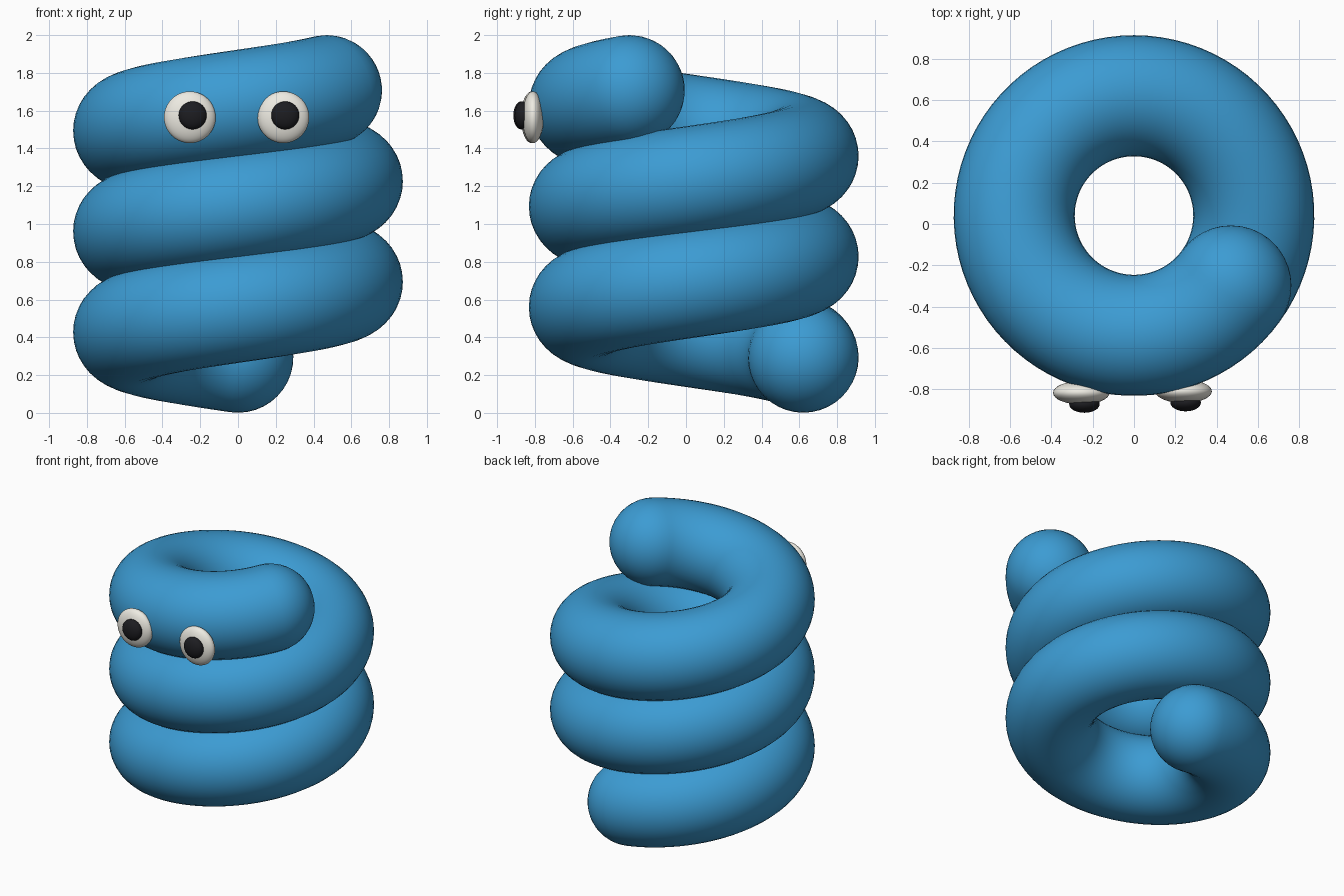
import bpy, bmesh, math
from mathutils import Vector

if "Cube" in bpy.data.objects:
    bpy.data.objects.remove(bpy.data.objects["Cube"])

CENTRE_Y, COIL_R, TUBE_R = 0.041, 0.58, 0.293
TURNS, Z_START, Z_END = 2.65, 0.294, 1.707
SIDES, STEPS, CAP = 40, 220, 10


def material(name, color):
    m = bpy.data.materials.new(name)
    m.diffuse_color = (*color, 1)
    m.use_nodes = True
    m.node_tree.nodes["Principled BSDF"].inputs["Base Color"].default_value = m.diffuse_color
    return m


blue = material("blue", (0.045, 0.33, 0.65))
white = material("white", (0.85, 0.83, 0.76))
black = material("black", (0.012, 0.012, 0.015))


def helix(t):
    """Centre point, tangent and outward direction along the coil, t in 0..1"""
    a = math.pi / 2 + t * TURNS * math.tau
    out = Vector((math.cos(a), math.sin(a), 0))
    side = Vector((-math.sin(a), math.cos(a), 0))
    rise = (Z_END - Z_START) / (TURNS * math.tau)
    p = out * COIL_R + Vector((0, CENTRE_Y, Z_START + t * (Z_END - Z_START)))
    return p, (side * COIL_R + Vector((0, 0, rise))).normalized(), out


# Coiled body: rings swept along the helix, with rounded ends
stations = []
for i in range(1, CAP):
    b = math.pi / 2 * (1 - i / CAP)
    stations.append((0, -TUBE_R * math.sin(b), TUBE_R * math.cos(b)))
stations += [(i / STEPS, 0, TUBE_R) for i in range(STEPS + 1)]
stations += [(1, -d, r) for _, d, r in reversed(stations[:CAP - 1])]

bm = bmesh.new()
rings = []
for t, shift, r in stations:
    p, tan, out = helix(t)
    up = tan.cross(out)
    rings.append([bm.verts.new(p + tan * shift + r * (
        out * math.cos(k * math.tau / SIDES) + up * math.sin(k * math.tau / SIDES)))
        for k in range(SIDES)])
for a, b in zip(rings, rings[1:]):
    for k in range(SIDES):
        n = (k + 1) % SIDES
        bm.faces.new((a[k], a[n], b[n], b[k]))
for t, ring, sign in ((0, rings[0], -1), (1, rings[-1], 1)):
    p, tan, _ = helix(t)
    tip = bm.verts.new(p + tan * TUBE_R * sign)
    for k in range(SIDES):
        bm.faces.new((ring[k], ring[(k + 1) % SIDES], tip))
bmesh.ops.recalc_face_normals(bm, faces=bm.faces)
for f in bm.faces:
    f.smooth = True
mesh = bpy.data.meshes.new("coiled_body")
bm.to_mesh(mesh)
bm.free()
mesh.materials.append(blue)
bpy.context.collection.objects.link(bpy.data.objects.new("coiled_body", mesh))


# Eyes and pupils: flattened spheres
def disc(name, loc, scale, mat):
    bpy.ops.mesh.primitive_uv_sphere_add(segments=32, ring_count=20, radius=1, location=loc)
    ob = bpy.context.object
    ob.name = name
    ob.scale = scale
    ob.data.materials.append(mat)
    bpy.ops.object.shade_smooth()


for side, ex, ey, px in (("left", -0.255, -0.817, -0.24), ("right", 0.24, -0.81, 0.25)):
    disc(side + "_eye", (ex, ey, 1.565), (0.137, 0.057, 0.137), white)
    disc(side + "_pupil", (px, ey - 0.055, 1.575), (0.074, 0.042, 0.074), black)
